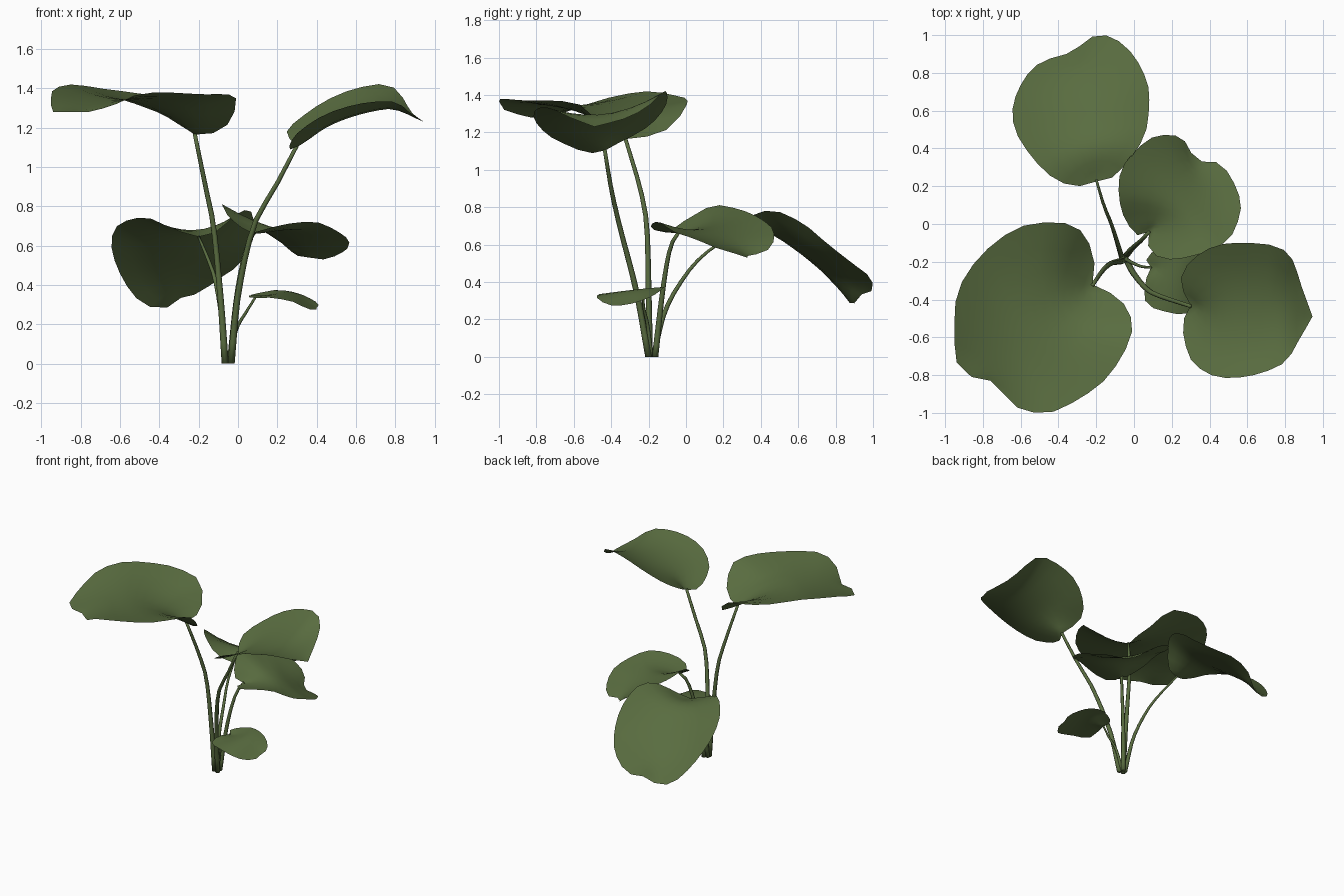
import bpy, bmesh, math
from mathutils import Vector

if "Cube" in bpy.data.objects:
    bpy.data.objects.remove(bpy.data.objects["Cube"])

green = bpy.data.materials.new("leaf green")
green.diffuse_color = (0.100, 0.151, 0.051, 1)
green.use_nodes = True
green.node_tree.nodes["Principled BSDF"].inputs["Base Color"].default_value = green.diffuse_color


def spline(points, count):
    """Catmull-Rom curve through the points, resampled evenly by length."""
    p = [Vector(q) for q in points]
    p = [p[0] * 2 - p[1]] + p + [p[-1] * 2 - p[-2]]
    dense = []
    for i in range(1, len(p) - 2):
        a, b, c, d = p[i - 1:i + 3]
        for k in range(12):
            t = k / 12
            dense.append(0.5 * (2 * b + (c - a) * t + (2 * a - 5 * b + 4 * c - d) * t * t
                                + (3 * b - a - 3 * c + d) * t ** 3))
    dense.append(p[-2])
    length = [0.0]
    for a, b in zip(dense, dense[1:]):
        length.append(length[-1] + (b - a).length)
    out, j = [], 0
    for i in range(count):
        s = length[-1] * i / (count - 1)
        while j < len(dense) - 2 and length[j + 1] < s:
            j += 1
        f = (s - length[j]) / max(length[j + 1] - length[j], 1e-9)
        out.append(dense[j].lerp(dense[j + 1], min(f, 1)))
    return out


def finish(bm, name):
    mesh = bpy.data.meshes.new(name)
    bm.to_mesh(mesh)
    bm.free()
    mesh.materials.append(green)
    for f in mesh.polygons:
        f.use_smooth = True
    ob = bpy.data.objects.new(name, mesh)
    bpy.context.collection.objects.link(ob)


def leaf(name, rib, left, right, rows=16, half=4):
    """Blade lofted from one rim over the midrib to the other rim."""
    mid = spline(rib, rows)
    a = spline([rib[0]] + left + [rib[-1]], rows)
    b = spline([rib[0]] + right + [rib[-1]], rows)
    bm = bmesh.new()
    grid = []
    for l, m, r in zip(a, mid, b):
        row = []
        for k in range(-half, half + 1):
            s = k / half
            row.append(bm.verts.new(l * (s * (s - 1) / 2) + m * (1 - s * s) + r * (s * (s + 1) / 2)))
        grid.append(row)
    for r0, r1 in zip(grid, grid[1:]):
        for k in range(2 * half):
            bm.faces.new((r0[k], r0[k + 1], r1[k + 1], r1[k]))
    bmesh.ops.remove_doubles(bm, verts=bm.verts, dist=0.0005)
    bm.normal_update()
    if sum(f.normal.z * f.calc_area() for f in bm.faces) < 0:
        bmesh.ops.reverse_faces(bm, faces=bm.faces)
    finish(bm, name)


def stem(name, path, r0, r1, sides=8, rows=12):
    """Tapered tube along a path, closed at both ends."""
    pts = spline(path, rows)
    bm = bmesh.new()
    rings = []
    for i, p in enumerate(pts):
        d = (pts[min(i + 1, rows - 1)] - pts[max(i - 1, 0)]).normalized()
        if i == 0:
            d = Vector((0, 0, 1))
        u = d.cross(Vector((0, 1, 0))).normalized()
        v = d.cross(u)
        r = r0 + (r1 - r0) * i / (rows - 1)
        angles = [2 * math.pi * k / sides for k in range(sides)]
        rings.append([bm.verts.new(p + (u * math.cos(t) + v * math.sin(t)) * r) for t in angles])
    for q0, q1 in zip(rings, rings[1:]):
        for k in range(sides):
            n = (k + 1) % sides
            bm.faces.new((q0[k], q0[n], q1[n], q1[k]))
    bm.faces.new(rings[0])
    bm.faces.new(rings[-1])
    bmesh.ops.recalc_face_normals(bm, faces=bm.faces)
    finish(bm, name)


# Drooping leaf at the back
leaf("back_leaf",
     [(-.2, .225, .645), (-.23, .42, .675), (-.27, .65, .535), (-.29, .94, .335)],
     [(-.32, .20, .68), (-.45, .26, .74), (-.56, .38, .73), (-.63, .5, .68),
      (-.64, .63, .57), (-.58, .77, .42), (-.49, .86, .31), (-.38, .89, .28)],
     [(-.11, .25, .67), (-.01, .36, .76), (.06, .48, .78), (.08, .63, .71),
      (.07, .75, .61), (0, .89, .50), (-.1, .98, .43), (-.2, 1.0, .36)])

# Middle leaf at the right back
leaf("right_back_leaf",
     [(.08, -.04, .66), (.24, .12, .68), (.36, .33, .54)],
     [(.02, -.06, .69), (-.05, .03, .75), (-.08, .15, .81), (-.07, .28, .79),
      (0, .38, .75), (.1, .46, .69), (.2, .47, .63), (.26, .45, .58), (.3, .38, .55)],
     [(.08, -.14, .67), (.15, -.18, .685), (.24, -.185, .71), (.4, -.14, .72),
      (.51, -.07, .67), (.56, .05, .63), (.56, .14, .59), (.5, .27, .55), (.43, .33, .53)])

# Large high leaf at the left front
leaf("left_front_leaf",
     [(-.22, -.32, 1.165), (-.38, -.43, 1.275), (-.6, -.58, 1.345), (-.86, -.81, 1.28)],
     [(-.21, -.2, 1.18), (-.25, -.08, 1.23), (-.34, 0, 1.34), (-.55, 0, 1.38),
      (-.7, -.07, 1.40), (-.84, -.2, 1.42), (-.93, -.35, 1.40), (-.95, -.5, 1.36), (-.94, -.73, 1.28)],
     [(-.1, -.38, 1.18), (-.03, -.46, 1.25), (-.01, -.57, 1.35), (-.07, -.71, 1.37),
      (-.18, -.85, 1.37), (-.39, -.98, 1.38), (-.51, -1.0, 1.37), (-.62, -.97, 1.32), (-.76, -.83, 1.28)])

# High leaf at the right front
leaf("right_front_leaf",
     [(.3, -.43, 1.105), (.5, -.45, 1.23), (.76, -.47, 1.295), (.945, -.49, 1.23)],
     [(.25, -.33, 1.16), (.26, -.25, 1.20), (.33, -.17, 1.26), (.45, -.11, 1.34),
      (.6, -.1, 1.40), (.76, -.12, 1.42), (.84, -.19, 1.35), (.88, -.31, 1.28)],
     [(.26, -.52, 1.09), (.27, -.63, 1.13), (.31, -.73, 1.18), (.41, -.8, 1.25),
      (.53, -.815, 1.30), (.67, -.79, 1.33), (.8, -.73, 1.33), (.87, -.62, 1.28)])

# Small low leaf
leaf("small_leaf",
     [(.09, -.23, .335), (.25, -.26, .36), (.40, -.29, .285)],
     [(.065, -.19, .35), (.11, -.14, .36), (.2, -.115, .375), (.3, -.13, .36), (.38, -.18, .325), (.41, -.24, .30)],
     [(.06, -.31, .35), (.065, -.42, .335), (.17, -.465, .335), (.28, -.475, .315), (.35, -.42, .28), (.40, -.35, .275)],
     rows=12)

# Stems rising from one clump
stem("left_front_stem", [(-.065, -.195, 0), (-.09, -.2, .35), (-.125, -.21, .7), (-.165, -.245, .9), (-.22, -.325, 1.17)], .018, .01)
stem("right_front_stem", [(-.035, -.2, 0), (0, -.265, .35), (.08, -.355, .7), (.19, -.4, .9), (.3, -.435, 1.11)], .018, .01)
stem("right_back_stem", [(-.04, -.165, 0), (-.005, -.125, .35), (.04, -.085, .58), (.08, -.04, .665)], .017, .01)
stem("back_stem", [(-.065, -.175, 0), (-.085, -.11, .25), (-.12, 0, .44), (-.16, .1, .55), (-.2, .235, .645)], .015, .007)
stem("small_stem", [(-.045, -.185, 0), (-.01, -.205, .17), (.04, -.225, .26), (.09, -.23, .34)], .012, .006)
